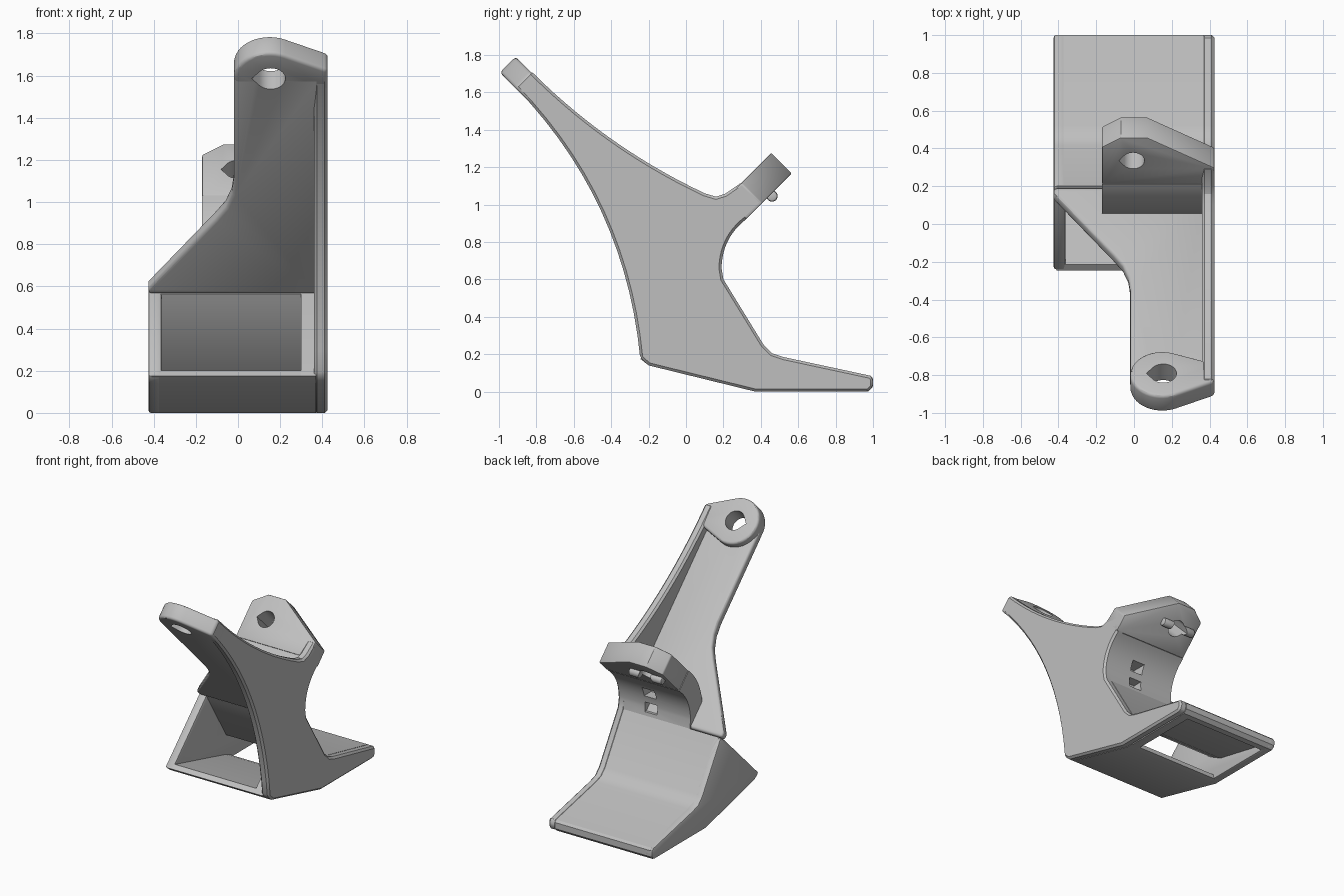
import bpy, bmesh, math
from mathutils import Vector

cube = bpy.data.objects.get("Cube")
if cube:
    bpy.data.objects.remove(cube, do_unlink=True)

grey = bpy.data.materials.new("plain grey")
grey.use_nodes = True
tone = (0.52, 0.52, 0.52, 1)
grey.diffuse_color = tone
grey.node_tree.nodes["Principled BSDF"].inputs["Base Color"].default_value = tone

R = math.sqrt(0.5)


# Sketch planes: each maps (p, q, depth) to x, y, z
def side(p, q, d):
    return Vector((d, p, q))


def arm(p, q, d):
    return Vector((p, (d - q) * R, (d + q) * R))


def rear(p, q, d):
    return Vector((p, (q - d) * R, (q + d) * R))


def bow(a, b, sag, n=14):
    """Shallow curve from a to b, bulging left of travel by sag."""
    a, b = Vector(a), Vector(b)
    d = b - a
    left = Vector((-d.y, d.x)).normalized()
    return [tuple(a + d * t + left * 4 * sag * t * (1 - t))
            for t in (i / n for i in range(n + 1))]


def ring(cx, cy, r, start, end, n=28):
    angles = [math.radians(start + (end - start) * i / n) for i in range(n + 1)]
    return [(cx + r * math.cos(a), cy + r * math.sin(a)) for a in angles]


def bake(obj):
    """Replace the mesh by its evaluated result."""
    bpy.context.view_layer.update()
    result = obj.evaluated_get(bpy.context.evaluated_depsgraph_get())
    mesh = bpy.data.meshes.new_from_object(result)
    obj.modifiers.clear()
    obj.data = mesh


def prism(name, outline, plane, low, high, bevel=0, segments=1):
    bm = bmesh.new()
    bottom = [bm.verts.new(plane(p, q, low)) for p, q in outline]
    top = [bm.verts.new(plane(p, q, high)) for p, q in outline]
    bm.faces.new(bottom[::-1])
    bm.faces.new(top)
    for i in range(len(outline)):
        j = (i + 1) % len(outline)
        bm.faces.new((bottom[i], bottom[j], top[j], top[i]))
    bmesh.ops.recalc_face_normals(bm, faces=bm.faces)
    mesh = bpy.data.meshes.new(name)
    bm.to_mesh(mesh)
    bm.free()
    obj = bpy.data.objects.new(name, mesh)
    bpy.context.collection.objects.link(obj)
    mesh.materials.append(grey)
    if bevel:
        mod = obj.modifiers.new("edge", "BEVEL")
        mod.width, mod.segments = bevel, segments
        mod.limit_method, mod.angle_limit = "ANGLE", math.radians(40)
        bake(obj)
    return obj


def cut(cutter, targets):
    for obj in targets:
        mod = obj.modifiers.new("cut", "BOOLEAN")
        mod.operation, mod.solver, mod.object = "DIFFERENCE", "EXACT", cutter
        bake(obj)
    bpy.data.objects.remove(cutter, do_unlink=True)


# Shared outlines of the hollow foot
chin = [(-0.245, 0.175), (-0.2, 0.14), (0.37, 0)]
toe = [(0.975, 0), (1, 0.025), (1, 0.07), (0.985, 0.085)]
heel = [(0.52, 0.185), (0.46, 0.205), (0.415, 0.25)]

# Side web
front_edge = bow((-0.245, 0.18), (-0.915, 1.63), -0.14)
upper_edge = bow((-0.83, 1.715), (0.1, 1.06), -0.05)
saddle = [(0.16, 1.042), (0.21, 1.058), (0.3, 1.12), (0.41, 1.01)]
waist = bow((0.322, 0.922), (0.19, 0.66), -0.035)
web = prism("side_web", front_edge + upper_edge + saddle + waist
            + [(0.2, 0.6)] + heel[::-1] + toe[::-1] + chin[:0:-1],
            side, 0.36, 0.425, 0.014)

# Hollow foot: walls, roof and floor, open at the front and under the toe
wall = chin + toe + heel + [(0.2, 0.6), (0.15, 0.565)]
left_wall = prism("left_wall", wall, side, -0.425, -0.362, 0.012, 2)
right_wall = prism("right_wall", wall, side, 0.3, 0.365)
roof = prism("foot_roof", [(0.2, 0.6)] + heel[::-1] + toe[::-1]
             + [(0.93, 0), (0.92, 0.04), (0.49, 0.13), (0.38, 0.19),
                (0.17, 0.53), (0.15, 0.565)],
             side, -0.41, 0.37)
floor = prism("foot_floor", chin + [(0.42, 0), (0.42, 0.03), (0.37, 0.05),
                                    (-0.215, 0.2)], side, -0.41, 0.37)

# Slanted arm plate with its eyelet
plate = prism("arm_plate", [(-0.425, 0.29), (-0.425, 0.33), (-0.11, 0.79),
                            (-0.06, 0.87), (-0.03, 0.96), (-0.02, 1.05),
                            (-0.02, 1.74), (0.39, 1.74), (0.39, 0.29)],
              arm, 0.502, 0.566, 0.018, 3)
eyelet = prism("arm_eyelet", ring(0.15, 1.74, 0.17, 64, 290)
               + [(0.425, 1.66), (0.425, 1.796)], arm, 0.502, 0.622, 0.018, 3)
cut(prism("arm_hole", ring(0.155, 1.74, 0.07, -140, 140) + [(0.065, 1.74)],
          arm, 0.3, 0.8), [plate, eyelet])

# Curved rear sheet rising from the waist
sheet = prism("rear_sheet", waist + [(0.2, 0.59), (0.12, 0.6)]
              + bow((0.05, 0.7), (0.212, 1.032), 0.04),
              side, -0.17, 0.4)
for z in (0.66, 0.78):
    slot = [(0.12, z - 0.035), (0.4, z - 0.035), (0.4, z + 0.035), (0.12, z + 0.035)]
    cut(prism("slot", slot, side, 0.1, 0.2), [sheet])

# Rear lug with a crossing pin
lug = prism("rear_lug", [(0.425, 0.88), (0.425, 1.0), (0.07, 1.225), (-0.07, 1.225),
                         (-0.17, 1.155), (-0.17, 0.88)], rear, 0.424, 0.58, 0.008, 2)
pin = prism("rear_pin", ring(0.46, 1.045, 0.03, 0, 345, 23), side, -0.14, 0.13, 0.012, 2)
cut(prism("lug_hole", ring(-0.005, 1.054, 0.06, -140, 140) + [(-0.08, 1.054)],
          rear, 0.3, 0.8), [lug, pin])

# Smooth the curves and keep the corners sharp
bpy.ops.object.select_all(action="DESELECT")
for obj in (web, left_wall, right_wall, roof, floor, plate, eyelet, sheet, lug, pin):
    obj.select_set(True)
    bpy.context.view_layer.objects.active = obj
bpy.ops.object.shade_smooth_by_angle(angle=math.radians(30))
